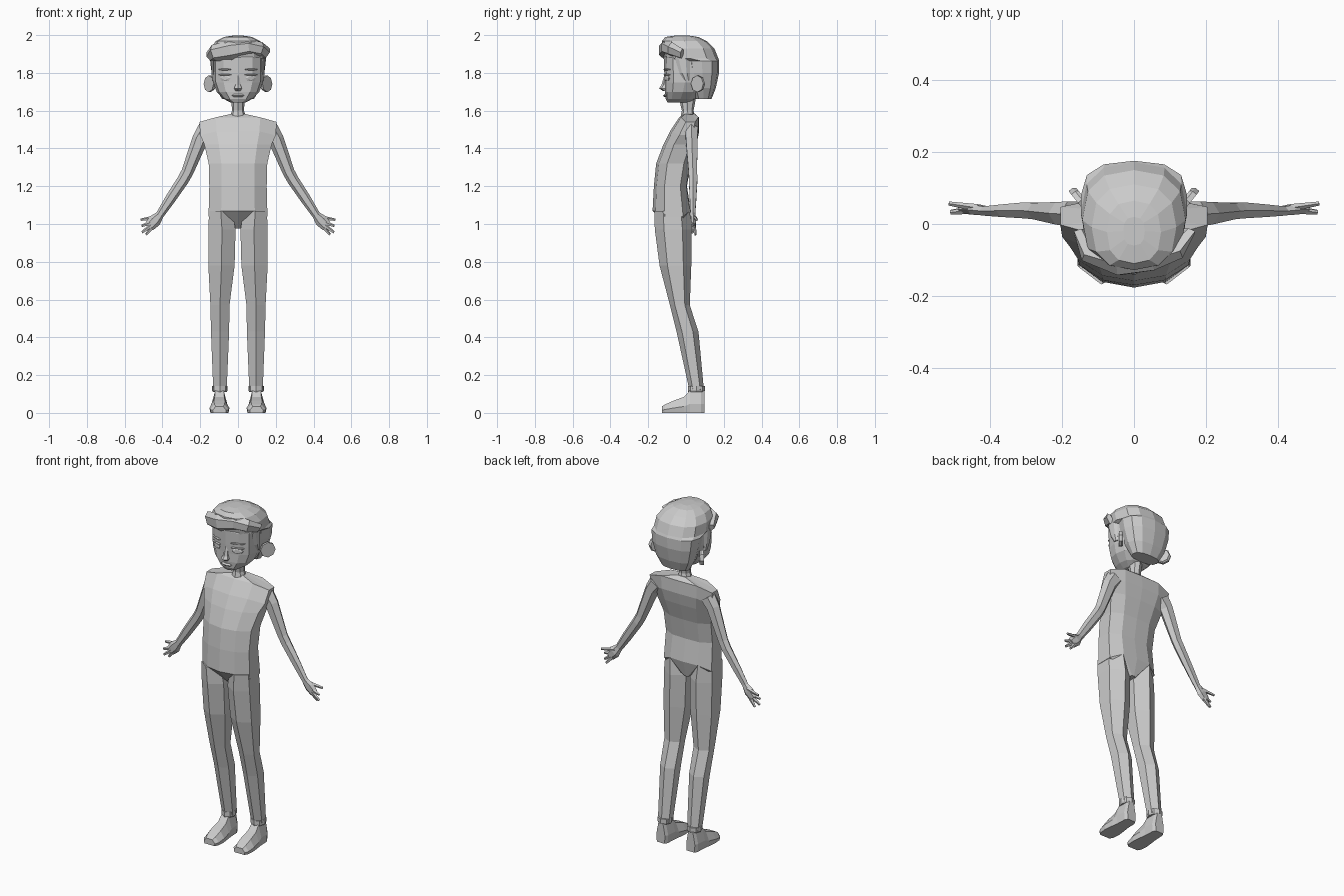
import bpy, bmesh, math
from mathutils import Vector


def loft(name, rings, mirror=False):
    """Skin a list of equal-length point rings with flat quads and end caps."""
    bm = bmesh.new()
    vs = [[bm.verts.new(p) for p in r] for r in rings]
    n = len(vs[0])
    for a, b in zip(vs, vs[1:]):
        for i in range(n):
            j = (i + 1) % n
            bm.faces.new((a[i], a[j], b[j], b[i]))
    bm.faces.new(vs[0][::-1])
    bm.faces.new(vs[-1])
    bmesh.ops.recalc_face_normals(bm, faces=bm.faces)
    me = bpy.data.meshes.new(name)
    bm.to_mesh(me)
    bm.free()
    ob = bpy.data.objects.new(name, me)
    bpy.context.collection.objects.link(ob)
    if mirror:
        ob.modifiers.new("mirror", 'MIRROR')
    return ob


def level(z, x0, x1, yf, yb, n=6, p=1.0):
    """Horizontal n-sided ring filling the given x and y extents, point to the front."""
    raw = []
    for i in range(n):
        a = 2 * math.pi * i / n
        s, c = math.sin(a), -math.cos(a)
        raw.append((math.copysign(abs(s) ** p, s), math.copysign(abs(c) ** p, c)))
    m = max(abs(r[0]) for r in raw)
    return [((x0 + x1) / 2 + r[0] / m * (x1 - x0) / 2,
             (yf + yb) / 2 + r[1] * (yb - yf) / 2, z) for r in raw]


def tube(name, path, n=6, mirror=True):
    """Tube along (x, y, z, radius_in_plane, radius_side)."""
    pts = [Vector(p[:3]) for p in path]
    rings = []
    for i, p in enumerate(path):
        d = (pts[min(i + 1, len(pts) - 1)] - pts[max(i - 1, 0)]).normalized()
        u = d.cross(Vector((0, 1, 0))).normalized()
        v = d.cross(u)
        rings.append([pts[i] + u * p[3] * math.cos(2 * math.pi * k / n)
                      + v * p[4] * math.sin(2 * math.pi * k / n) for k in range(n)])
    return loft(name, rings, mirror)


# Torso: z at middle, z at side, half width, front y, back y
rings = []
for z, zs, w, yf, yb in [
        (1.585, 1.58, .045, -.005, .045), (1.565, 1.54, .205, -.035, .068),
        (1.49, 1.47, .20, -.085, .07), (1.42, 1.42, .178, -.12, .055),
        (1.32, 1.32, .155, -.158, .025), (1.20, 1.20, .152, -.17, .005),
        (1.07, 1.04, .156, -.177, .025), (.975, .975, .02, -.09, .0)]:
    t = yb - yf
    half = [(0, yf, z), (w * .57, yf + .08 * t, z), (w, yf + .32 * t, zs),
            (w, yf + .8 * t, zs), (w * .57, yb - .02 * t, z), (0, yb, z)]
    rings.append(half + [(-x, y, q) for x, y, q in half[4:0:-1]])
loft("torso", rings)

# Legs with a ridge down the front
loft("leg", [level(*r) for r in [
    (1.07, .03, .153, -.168, .02), (.97, .013, .157, -.165, .03),
    (.78, .018, .157, -.14, .028), (.57, .045, .146, -.085, .02),
    (.43, .047, .143, -.05, .066), (.12, .06, .131, .018, .095)]], True)

# Ankle cuffs and shoes
loft("sock_cuff", [level(*r, 8) for r in [
    (.11, .06, .132, .012, .097), (.118, .055, .138, .01, .1), (.142, .055, .138, .01, .1)]], True)
rings = []
for y, w, h in [(-.128, .036, .034), (-.11, .049, .045), (-.065, .053, .065),
                (-.01, .046, .085), (.02, .041, .118), (.08, .038, .12), (.097, .028, .115)]:
    rings.append([(.098 + a * w, y, b * h) for a, b in
                  [(-.9, 0), (.9, 0), (1, .4), (.55, 1), (-.55, 1), (-1, .4)]])
loft("shoe", rings, True)

# Arms
tube("arm", [(.165, .028, 1.50, .05, .04), (.20, .03, 1.45, .042, .036),
             (.268, .036, 1.275, .032, .026), (.29, .038, 1.235, .031, .026),
             (.36, .037, 1.13, .028, .02), (.418, .036, 1.042, .021, .014)])
tube("palm", [(.41, .036, 1.052, .02, .014), (.44, .04, 1.018, .034, .016),
              (.47, .04, .987, .028, .012)])

# Fingers and thumb
for name, a, b in [("thumb", (.435, .045, 1.035), (.515, .057, 1.022)),
                   ("index_finger", (.46, .038, 1.005), (.51, .032, .99)),
                   ("middle_finger", (.462, .038, .99), (.508, .034, .955)),
                   ("little_finger", (.452, .043, .985), (.487, .05, .943))]:
    tube(name, [a + (.012, .011), b + (.007, .006)], 5)

# Neck and head
loft("neck", [level(*r, 8) for r in [
    (1.56, -.045, .045, -.03, .05), (1.60, -.032, .032, -.022, .04),
    (1.68, -.036, .036, -.04, .055)]])
loft("head", [level(z, -w, w, yf, yb, 12, .8) for z, w, yf, yb in [
    (1.643, .04, -.098, .02), (1.662, .075, -.108, .05), (1.70, .113, -.112, .08),
    (1.75, .132, -.112, .10), (1.80, .135, -.115, .11), (1.88, .135, -.118, .11),
    (1.93, .11, -.09, .09)]])

# Hair: back of the head, then an overhanging crown
loft("hair", [level(z, -w, w, yf, yb, 12, .8) for z, w, yf, yb in [
    (1.662, .085, .05, .135), (1.72, .118, .025, .158), (1.80, .14, .0, .175),
    (1.862, .147, -.01, .176), (1.875, .148, -.115, .172), (1.93, .144, -.128, .15),
    (1.968, .118, -.128, .11), (1.99, .075, -.11, .065), (1.997, .03, -.06, .02)]])
tube("fringe", [(-.147, -.02, 1.885, .03, .018), (-.125, -.085, 1.905, .045, .025),
                (-.04, -.112, 1.92, .052, .035), (.05, -.10, 1.935, .042, .034),
                (.115, -.075, 1.925, .04, .028), (.15, -.02, 1.90, .035, .015)], 6, False)
loft("sideburn", [level(*r) for r in [
    (1.88, .12, .142, -.06, .02), (1.80, .122, .141, -.035, .02),
    (1.76, .122, .137, -.01, .02)]], True)

# Ears: tilted discs
c, d = Vector((.148, .065, 1.742)), Vector((.62, .78, 0)).normalized()
nrm = Vector((d.y, -d.x, 0))
loft("ear", [[c + nrm * o + d * r * math.cos(k * math.pi / 4)
              + Vector((0, 0, r * 1.05 * math.sin(k * math.pi / 4))) for k in range(8)]
             for o, r in [(-.012, .036), (-.004, .042), (.01, .042)]], True)

# Nose, eyes, brows and mouth
loft("nose", [level(z, -w, w, yf, -.09) for z, w, yf in [
    (1.79, .007, -.114), (1.735, .014, -.13), (1.718, .021, -.143), (1.703, .012, -.12)]])
s = .42
for name, x, z, w, h, y, t in [("eye", .068, 1.772, .028, .016, -.099, .01),
                               ("upper_eyelid", .069, 1.79, .034, .004, -.1, .015),
                               ("eyebrow", .07, 1.818, .036, .005, -.1, .015)]:
    loft(name, [[(x + q * w * math.cos(k * math.pi / 4),
                  y - o + s * w * q * math.cos(k * math.pi / 4),
                  z + q * h * math.sin(k * math.pi / 4)) for k in range(8)]
                for o, q in [(-t, 1), (t * .4, 1), (t * .8, .6)]], True)
loft("mouth", [level(z, -w, w, yf, -.09) for z, w, yf in [
    (1.688, .022, -.114), (1.68, .034, -.122), (1.672, .02, -.114)]])
